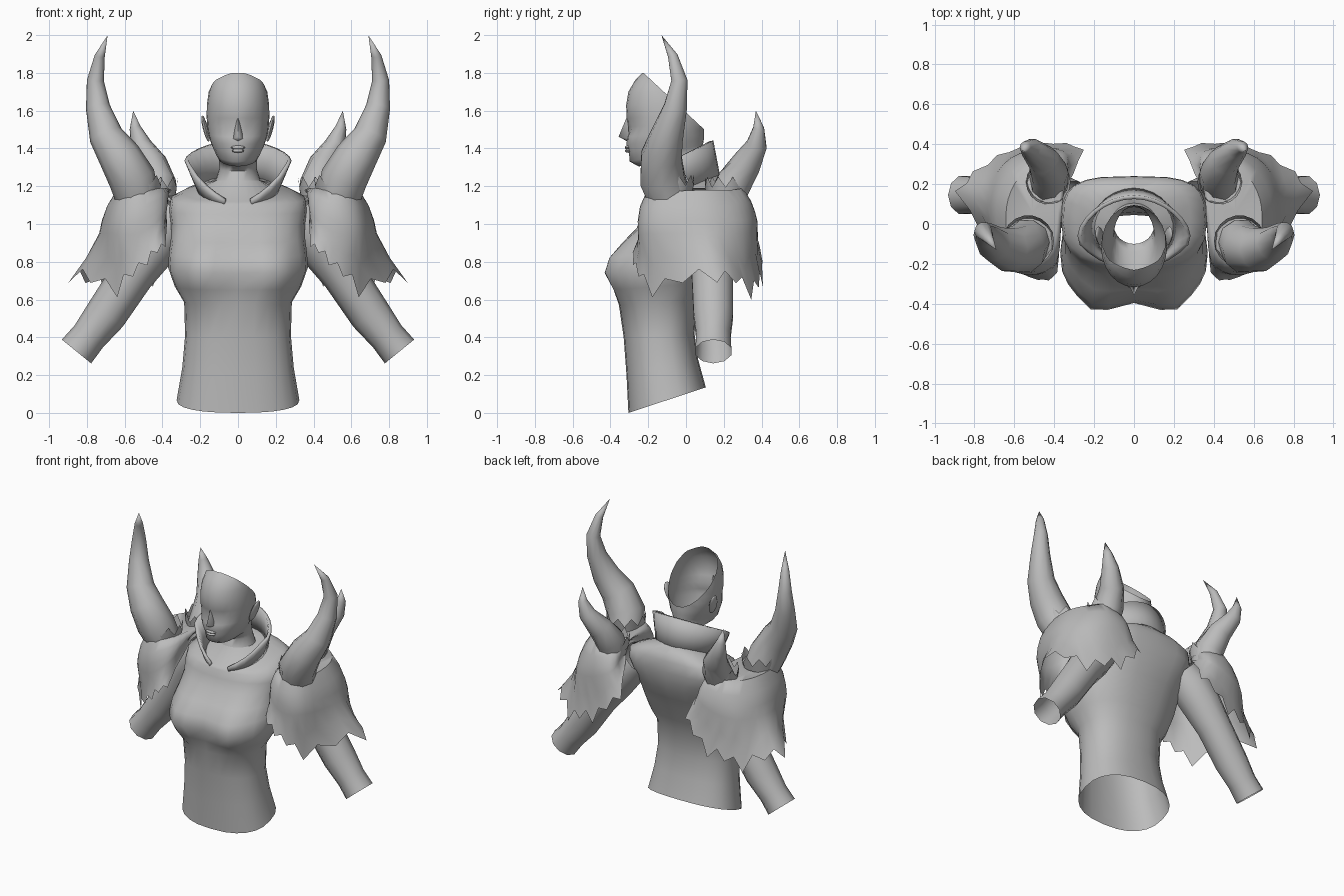
import bpy, bmesh, math
from mathutils import Vector, Matrix

if "Cube" in bpy.data.objects:
    bpy.data.objects.remove(bpy.data.objects["Cube"])

grey = bpy.data.materials.new("plain grey")
grey.diffuse_color = (0.5, 0.5, 0.5, 1)
grey.use_nodes = True
grey.node_tree.nodes["Principled BSDF"].inputs["Base Color"].default_value = grey.diffuse_color


def finish(name, bm, mirror=False, solid=0, angle=60):
    bmesh.ops.recalc_face_normals(bm, faces=bm.faces)
    me = bpy.data.meshes.new(name)
    bm.to_mesh(me)
    bm.free()
    ob = bpy.data.objects.new(name, me)
    bpy.context.collection.objects.link(ob)
    me.materials.append(grey)
    if mirror:
        ob.modifiers.new("mirror", 'MIRROR').use_mirror_merge = False
    if solid:
        s = ob.modifiers.new("thickness", 'SOLIDIFY')
        s.thickness = solid
        s.offset = 0
    bpy.ops.object.select_all(action='DESELECT')
    ob.select_set(True)
    bpy.context.view_layer.objects.active = ob
    bpy.ops.object.shade_smooth_by_angle(angle=math.radians(angle))
    return ob


def loft(bm, rings):
    """Skin a list of closed rings with equal point counts."""
    vs = [[bm.verts.new(p) for p in r] for r in rings]
    for a, b in zip(vs, vs[1:]):
        n = len(a)
        for i in range(n):
            j = (i + 1) % n
            bm.faces.new((a[i], a[j], b[j], b[i]))
    return vs


def body_ring(zf, zb, w, yf, yb, n=24, e=2.3, lobe=0, back=None):
    """Rounded outline tilted from front height zf to back height zb."""
    pts = []
    for i in range(n):
        t = 2 * math.pi * i / n
        c, s = math.cos(t), math.sin(t)
        q = back if back and s > 0 else e
        x = w * math.copysign(abs(c) ** (2 / q), c)
        k = math.copysign(abs(s) ** (2 / q), s)
        y = (yf + yb) / 2 + k * (yb - yf) / 2
        z = zf + (zb - zf) * (k + 1) / 2
        if s < 0:
            y -= -s * lobe * (math.exp(-((abs(x) - 0.2) / 0.1) ** 2) - 0.5)
        pts.append((x, y, z))
    return pts


def catmull(pts, per):
    """Closed smooth curve through the control points."""
    p = [Vector(q) for q in pts]
    n, out = len(p), []
    for i in range(n):
        a, b, c, d = p[i - 1], p[i], p[(i + 1) % n], p[(i + 2) % n]
        for k in range(per):
            t = k / per
            out.append(0.5 * (2 * b + (c - a) * t + (2 * a - 5 * b + 4 * c - d) * t * t
                              + (3 * b - a - 3 * c + d) * t ** 3))
    return out


def tube_rings(path, n):
    """Rings square to a path of (x, y, z, radius)."""
    P = [Vector(q[:3]) for q in path]
    rings = []
    for i, q in enumerate(path):
        d = (P[min(i + 1, len(P) - 1)] - P[max(i - 1, 0)]).normalized()
        u = Vector((0, 1, 0)).cross(d).normalized()
        v = d.cross(u)
        rings.append([P[i] + q[3] * (math.cos(a) * u + math.sin(a) * v)
                      for a in (2 * math.pi * k / n for k in range(n))])
    return rings


# torso, open at the hem and closing in to the neck
bm = bmesh.new()
loft(bm, [body_ring(*r[:5], e=r[5], lobe=r[6], back=r[7]) for r in (
    (0, .135, .325, -.305, .105, 2.4, 0, 2.4), (.2, .28, .295, -.315, .065, 2.4, 0, 2.4),
    (.4, .42, .28, -.33, .045, 2.3, 0, 2.3), (.57, .6, .285, -.355, .06, 2.3, 0, 2.3),
    (.65, .69, .335, -.39, .10, 2.5, .045, 2.3), (.74, .8, .37, -.43, .14, 2.6, .07, 2.3),
    (.82, .88, .365, -.41, .18, 2.5, .06, 2.4), (.90, .95, .355, -.345, .21, 2.4, .035, 2.6),
    (.98, 1.02, .355, -.265, .23, 2.4, .01, 3), (1.05, 1.09, .365, -.235, .24, 2.4, 0, 3.4),
    (1.10, 1.17, .355, -.22, .238, 2.3, 0, 3.4), (1.115, 1.215, .285, -.21, .22, 2.2, 0, 3),
    (1.12, 1.26, .20, -.20, .175, 2, 0, 2.2), (1.23, 1.23, .12, -.12, .105, 2, 0, 2))])
finish("torso", bm)

# flared collar with a notch at the front
bm = bmesh.new()
base, rim = [], []
N = 24
for i in range(N + 1):
    t = math.radians(-70 + 320 * i / N)       # gap centred on the front
    c, s = math.cos(t), math.sin(t)
    f = (s + 1) / 2
    base.append((.2 * c, -.02 + .195 * s, 1.1 + .13 * f))
    k = min(1, 6 * min(i, N - i) / N)
    rim.append(((.2 + .075 * k * (1 - .6 * max(0, s))) * c, -.04 + .185 * s - .01 * k,
                1.13 + .31 * min(1, .38 * k + .62 * f * k)))
mid = [tuple((a + b) / 2 for a, b in zip(p, q)) for p, q in zip(base, rim)]
V = [[bm.verts.new(p) for p in r] for r in (base, mid, rim)]
for a, b in zip(V, V[1:]):
    for i in range(N):
        bm.faces.new((a[i], a[i + 1], b[i + 1], b[i]))
finish("collar", bm, solid=.02, angle=45)

# head and neck shell, open behind the brow
bm = bmesh.new()
loft(bm, [body_ring(*r, n=24, e=2) for r in (
    (1.23, 1.23, .12, -.12, .105), (1.28, 1.30, .10, -.10, .085),
    (1.32, 1.36, .10, -.14, .085), (1.305, 1.40, .105, -.25, .09),
    (1.33, 1.42, .118, -.298, .09), (1.38, 1.45, .138, -.302, .095),
    (1.42, 1.48, .15, -.315, .095), (1.46, 1.5, .158, -.312, .095),
    (1.515, 1.53, .163, -.305, .095), (1.56, 1.57, .166, -.314, .09),
    (1.63, 1.63, .165, -.317, .085), (1.70, 1.70, .155, -.305, .07),
    (1.76, 1.76, .135, -.27, .03), (1.80, 1.80, .08, -.23, -.05))])
for v in bm.verts:                            # eye sockets
    if v.co.y < -.2 and 1.48 < v.co.z < 1.54 and .03 < abs(v.co.x) < .11:
        v.co.y += .014
bmesh.ops.bisect_plane(bm, geom=bm.verts[:] + bm.edges[:] + bm.faces[:],
                       plane_co=(0, -.225, 1.80), plane_no=(0, .68, .73), clear_outer=True)
finish("head", bm)

# nose wedge
bm = bmesh.new()
br, tip, bot, l, r = [bm.verts.new(p) for p in (
    (0, -.31, 1.575), (0, -.357, 1.462), (0, -.31, 1.437), (-.03, -.3, 1.45), (.03, -.3, 1.45))]
for f in ((br, l, tip), (br, tip, r), (tip, l, bot), (tip, bot, r)):
    bm.faces.new(f)
finish("nose", bm, angle=100)

# lips and ears
bm = bmesh.new()
for z, w in ((1.405, .04), (1.388, .034)):
    bmesh.ops.create_uvsphere(bm, u_segments=10, v_segments=6, radius=1, matrix=Matrix.LocRotScale(
        Vector((0, -.304, z)), None, Vector((w, .02, .011))))
finish("lips", bm)
bm = bmesh.new()
bmesh.ops.create_uvsphere(bm, u_segments=8, v_segments=6, radius=1, matrix=Matrix.Translation(
    (.172, -.06, 1.505)) @ Matrix.Rotation(.25, 4, 'Y') @ Matrix.Rotation(-.3, 4, 'X')
    @ Matrix.Diagonal((.014, .045, .075, 1)))
finish("ear", bm, mirror=True)

# arms, open at the wrist
bm = bmesh.new()
loft(bm, tube_rings([(.31, .10, 1.06, .12), (.38, .11, .99, .138), (.46, .13, .87, .132),
                     (.56, .14, .73, .115), (.70, .145, .52, .11), (.79, .145, .405, .095),
                     (.855, .145, .325, .10)], 10))
finish("arm", bm, mirror=True)

# shoulder guard: domed shell with a ragged rim, listed from the outer side round by the back
top = [(.64, .08, 1.18), (.58, .23, 1.18), (.48, .30, 1.19), (.37, .25, 1.19),
       (.38, .08, 1.19), (.41, -.12, 1.19), (.52, -.21, 1.17), (.62, -.14, 1.17)]
middle = [(.735, .10, .95), (.655, .30, .95), (.49, .375, .98), (.33, .34, 1.06),
          (.375, .09, 1.17), (.385, -.19, 1.06), (.52, -.255, .95), (.665, -.185, .95)]
edge = [(.86, .15, .75), (.68, .335, .68), (.46, .40, .74), (.27, .365, .92),
        (.37, .10, 1.15), (.385, -.23, .92), (.49, -.275, .82), (.645, -.18, .69)]
bm = bmesh.new()
A, B, C = [catmull(p, 4) for p in (top, middle, edge)]
hub = Vector((.51, .06, 1.14))
for i in range(len(C)):                       # ragged points
    C[i] = C[i] + (C[i] - B[i]) * ((.3, -.06, .12, -.1)[i % 4])


def between(P, Q, t, bulge):
    """Ring part way from P to Q, pushed out from the shoulder axis."""
    out = []
    for a, b in zip(P, Q):
        m = a.lerp(b, t)
        d = Vector((m.x - hub.x, m.y - hub.y, 0)).normalized()
        out.append(m + d * bulge)
    return out


rows = loft(bm, [A, between(A, B, .35, .018), between(A, B, .7, .014), B,
                 between(B, C, .5, -.012), C])
center = bm.verts.new(hub)
for i in range(len(A)):
    bm.faces.new((center, rows[0][i], rows[0][(i + 1) % len(A)]))
finish("shoulder_guard", bm, mirror=True, angle=70)


# curved horns, each rising from a ragged cuff
def horn(name, path, tip):
    bm = bmesh.new()
    last = loft(bm, tube_rings(path, 10))[-1]
    t = bm.verts.new(tip)
    for i in range(10):
        bm.faces.new((last[i], last[(i + 1) % 10], t))
    finish(name, bm, mirror=True)
    bm = bmesh.new()
    x, y, z, r = path[0]
    rings = []
    for h, g in ((.03, 1.0), (.075, 1.12)):
        rings.append([Vector((x + r * g * math.cos(a), y + r * g * math.sin(a),
                              z + h + (.055 if h > .05 and k % 2 else 0)))
                      for k, a in enumerate(2 * math.pi * k / 18 for k in range(18))])
    loft(bm, rings)
    finish(name + "_cuff", bm, mirror=True)


horn("large_horn", [(.53, -.085, 1.13, .115), (.56, -.125, 1.24, .125), (.628, -.13, 1.36, .112),
                    (.70, -.1, 1.47, .09), (.742, -.055, 1.62, .064),
                    (.755, -.035, 1.76, .045), (.732, -.07, 1.89, .027)], (.69, -.13, 2.0))
horn("small_horn", [(.43, .21, 1.12, .10), (.425, .255, 1.22, .097), (.455, .32, 1.32, .08),
                    (.515, .375, 1.42, .056), (.545, .385, 1.51, .03)], (.555, .37, 1.6))
